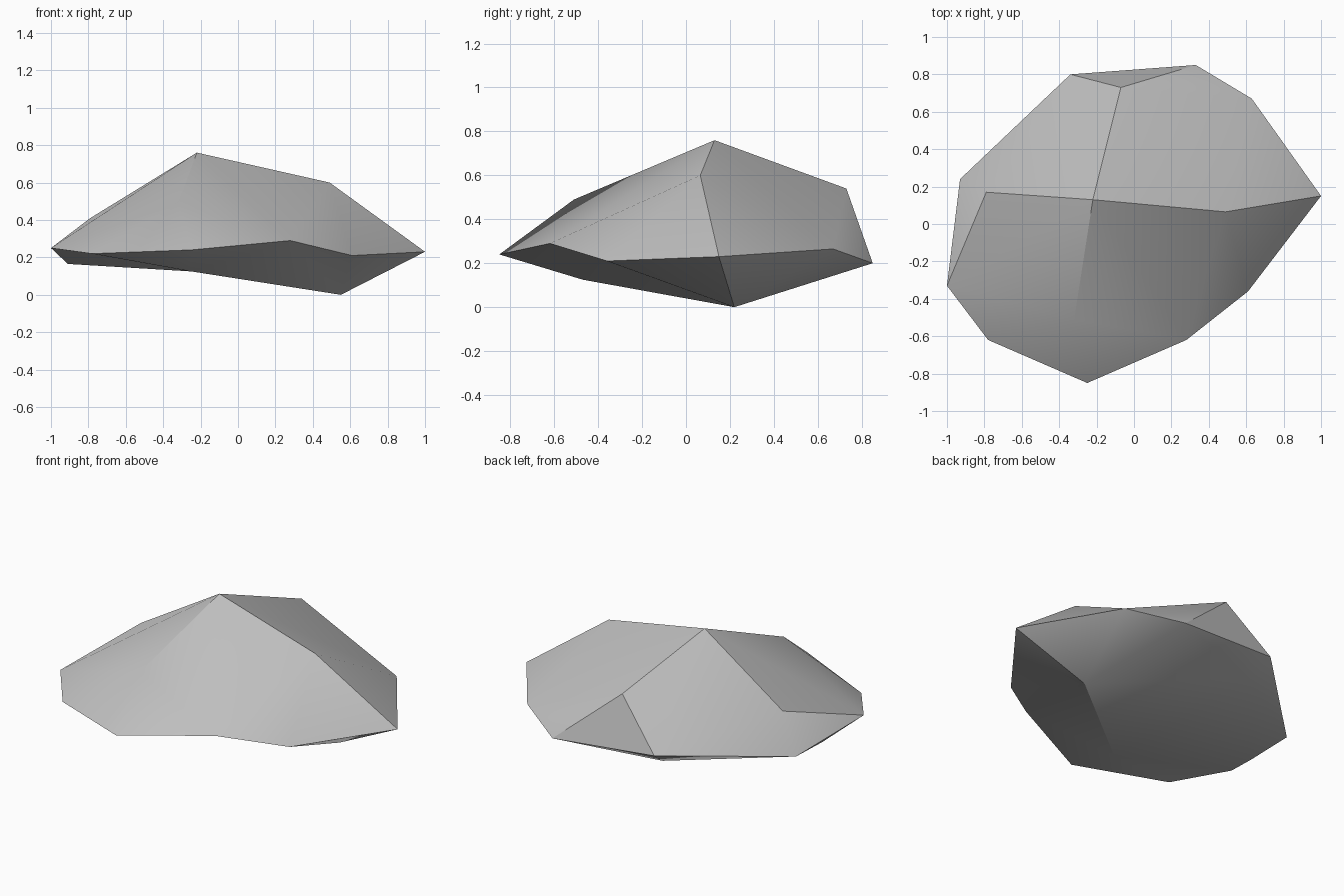
import bpy
import bmesh
import math

old = bpy.data.objects.get("Cube")
if old:
    bpy.data.objects.remove(old, do_unlink=True)

# Rock corners, one letter each
corners = {
    # rim, running round the widest part
    "A": (-1.0, -.33, .25), "B": (-.93, .24, .19), "C": (-.34, .80, .25),
    "D": (.33, .85, .20), "E": (.63, .67, .265), "F": (1.0, .15, .23),
    "G": (.61, -.36, .21), "H": (.28, -.62, .29), "I": (-.25, -.85, .24),
    "J": (-.78, -.62, .22),
    # peak and the four ridge points below it
    "K": (-.22, .13, .76), "L": (.49, .065, .60), "M": (-.79, .17, .41),
    "N": (-.07, .73, .54), "O": (-.32, -.51, .49),
    # underside
    "P": (-.91, -.05, .165), "Q": (.55, .22, 0), "S": (-.25, -.47, .125),
    "W": (-.30, .66, .155),
}

# Facets named by their corners
upper_facets = ("KOHL OIH LHG LGF KOAM OJA OIJ MAB "
                "KMCN MBC NCD NDE KNEL LEF").split()
lower_facets = ("PAB PBW BCW WCD WDQ QDE QEF QFG QGH "
                "SHQ SIH SJI SAJ SPA PWS SWQ").split()

# Build the stone
bm = bmesh.new()
points = {name: bm.verts.new(co) for name, co in corners.items()}
for facet in upper_facets + lower_facets:
    bm.faces.new([points[name] for name in facet])
bmesh.ops.recalc_face_normals(bm, faces=bm.faces[:])
mesh = bpy.data.meshes.new("rock")
bm.to_mesh(mesh)
bm.free()
rock = bpy.data.objects.new("rock", mesh)
bpy.context.collection.objects.link(rock)

# Plain grey stone
stone = bpy.data.materials.new("grey stone")
stone.use_nodes = True
grey = (.52, .52, .52, 1)
stone.diffuse_color = grey
stone.node_tree.nodes["Principled BSDF"].inputs["Base Color"].default_value = grey
mesh.materials.append(stone)

# Soft facets with sharp main ridges
bpy.ops.object.select_all(action="DESELECT")
rock.select_set(True)
bpy.context.view_layer.objects.active = rock
bpy.ops.object.shade_smooth_by_angle(angle=math.radians(30))
